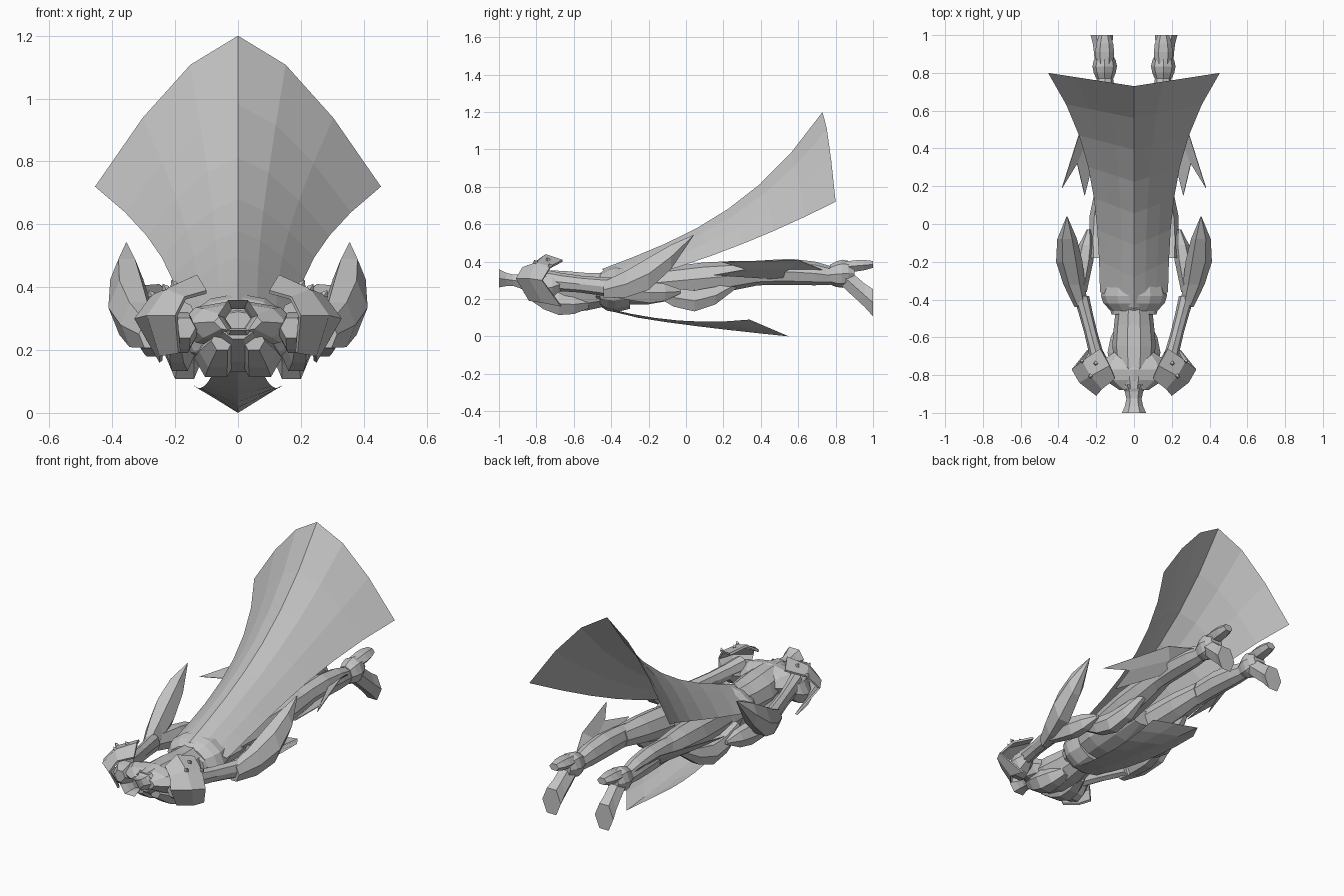
import bpy, bmesh, math
from mathutils import Vector

cube = bpy.data.objects.get("Cube")
if cube:
    bpy.data.objects.remove(cube, do_unlink=True)

# One plain colour for the whole figure
shade = .55
grey = bpy.data.materials.new("plain grey")
grey.use_nodes = True
grey.diffuse_color = (shade, shade, shade, 1)
grey.node_tree.nodes["Principled BSDF"].inputs["Base Color"].default_value = grey.diffuse_color


def skin(name, rows, closed=False, caps=False, mirror=False, thickness=0):
    """Join rows of points into a flat-shaded surface."""
    bm = bmesh.new()
    grid = [[bm.verts.new(point) for point in row] for row in rows]
    count = len(grid[0])
    for row, following in zip(grid, grid[1:]):
        for i in range(count if closed else count - 1):
            j = (i + 1) % count
            bm.faces.new((row[i], row[j], following[j], following[i]))
    if caps:
        bm.faces.new(grid[0])
        bm.faces.new(grid[-1])
    bmesh.ops.recalc_face_normals(bm, faces=bm.faces)
    mesh = bpy.data.meshes.new(name)
    bm.to_mesh(mesh)
    bm.free()
    mesh.materials.append(grey)
    part = bpy.data.objects.new(name, mesh)
    bpy.context.collection.objects.link(part)
    if thickness:
        part.modifiers.new("thickness", "SOLIDIFY").thickness = thickness
    if mirror:
        part.modifiers.new("mirror", "MIRROR").use_mirror_merge = False


def spindle(name, start, end, wide, tall, first=.5, last=.5, bow=(0, 0, 0),
            steps=4, sides=8, caps=True, mirror=True):
    """Faceted limb: full size halfway, scaled by first and last at its ends."""
    rows = []
    for step in range(steps + 1):
        t = step / steps
        swell = math.sin(math.pi * t)
        taper = first + (last - first) * t
        size = taper + (1 - taper) * swell
        centre = Vector(start).lerp(Vector(end), t) + Vector(bow) * swell
        row = []
        for side in range(sides):
            angle = math.tau * side / sides
            row.append(centre + size * Vector((wide * math.cos(angle), 0, tall * math.sin(angle))))
        rows.append(row)
    skin(name, rows, closed=True, caps=caps, mirror=mirror)


# Trunk and open neck
spindle("chest", (0, -.87, .29), (0, -.42, .25), .115, .115, first=.5, last=.8,
        bow=(0, 0, -.03), sides=10, mirror=False)
spindle("shoulder_girdle", (0, -.88, .29), (0, -.66, .27), .19, .08, first=.4, last=.4,
        sides=8, mirror=False)
spindle("hips", (0, -.48, .25), (0, .06, .29), .17, .1, first=.7, sides=12, mirror=False)
spindle("belt", (0, -.46, .25), (0, -.3, .26), .175, .125, first=.7, last=.9,
        sides=12, mirror=False)
spindle("neck", (0, -1, .31), (0, -.85, .29), .04, .035, first=1.6, last=1.8,
        sides=6, caps=False, mirror=False)
spindle("chest_plate", (.05, -.84, .23), (.05, -.52, .18), .07, .07, sides=6,
        bow=(.02, 0, -.03))

# Legs and feet
spindle("thigh", (.09, -.24, .28), (.14, .42, .34), .085, .085, first=.8, last=.7)
spindle("shin", (.14, .3, .33), (.155, .82, .32), .06, .07, first=.9, last=.6,
        bow=(0, 0, .02))
spindle("thigh_guard", (.2, -.18, .26), (.15, .27, .28), .05, .065, first=.6, last=.4,
        bow=(.01, 0, -.08), sides=6)
spindle("ankle_cuff", (.155, .77, .33), (.155, .9, .34), .065, .075, first=.7, last=.6)
spindle("foot", (.155, .82, .34), (.17, 1, .18), .05, .07, first=.9, last=1.2, sides=6)
spindle("heel_spur", (.155, .82, .37), (.155, 1, .385), .05, .035, first=.8, last=.6, sides=6)

# Forked fins on the calves, running from ankle to two points
ankle = [(.15 + .01 * i, .8, .33) for i in range(3)]
calf = [(.15, .6, .3), (.2, .55, .36), (.25, .6, .41)]
points = [(.26, .15, .33), (.3, .32, .36), (.38, .19, .4)]
skin("calf_fin", [ankle, calf, points], mirror=True, thickness=.004)

# Arms, hands and swept gauntlets
spindle("upper_arm", (.18, -.76, .3), (.28, -.38, .26), .035, .045, first=1.3, last=1.2)
spindle("gauntlet", (.28, -.44, .25), (.355, .04, .54), .07, .1, last=.03,
        bow=(.025, 0, -.06), sides=6)
spindle("hand", (.29, -.36, .25), (.24, -.03, .24), .05, .065, first=.8, last=.2,
        bow=(0, 0, -.01), sides=6)

# Shoulder shells: upper and lower slopes meet in a sharp outer ridge
upper = [Vector(p) for p in ((.1, -.82, .39), (.13, -.75, .44), (.18, -.66, .41))]
ridge = [Vector(p) for p in ((.2, -.91, .31), (.29, -.84, .31), (.33, -.77, .3))]
lower = [Vector(p) for p in ((.19, -.84, .19), (.25, -.77, .18), (.25, -.67, .16))]
swell = Vector((.02, -.01, .02))
brow = [a.lerp(b, .5) + swell for a, b in zip(upper, ridge)]
skin("shoulder_shell", [upper, brow, ridge, lower], mirror=True, thickness=.012)
spindle("shoulder_core", (.17, -.85, .27), (.2, -.67, .28), .07, .075,
        bow=(.01, 0, -.02), sides=6)

# Small pointed studs on the shells
out = Vector((.5, -.3, .8))
across = out.cross(Vector((0, 1, 0)))
along = out.cross(across)
for base in (brow[1], brow[2], upper[1].lerp(brow[2], .5)):
    ring = []
    for side in range(4):
        turn = math.tau * side / 4
        ring.append(base + (across * math.cos(turn) + along * math.sin(turn)) * .015)
    tip = [(base + out * .02).lerp(point, .1) for point in ring]
    skin("shoulder_stud", [ring, tip], closed=True, caps=True, mirror=True)


def drape(name, steps, columns, bend, rule):
    """Cloth; rule gives centre y and z, edge y and z and half width along it."""
    rows = []
    for step in range(steps + 1):
        middle_y, middle_z, edge_y, edge_z, width = rule(step / steps)
        row = []
        for column in range(-columns, columns + 1):
            u = column / columns
            drop = abs(u) ** bend
            row.append((width * u, middle_y + (edge_y - middle_y) * abs(u),
                        middle_z + (edge_z - middle_z) * drop))
        rows.append(row)
    skin(name, rows)


# Arched cape flares upward toward its hem
drape("cape", 7, 3, 1.5, lambda t: (
    1.18 * t - .45, .36 + .35 * t + .49 * t ** 3 + .03 * math.sin(math.pi * t),
    1.16 * t - .36, .28 + .29 * t + .15 * t * t,
    .18 + .03 * t + .245 * t ** 3))

# Folded front cloth hangs below the legs
drape("front_cloth", 6, 2, 1, lambda t: (
    .97 * t - .42, .14 - .14 * t ** .7,
    .76 * t - .42, .15 - .2 * t + .14 * t * t,
    .07 + .075 * t))
